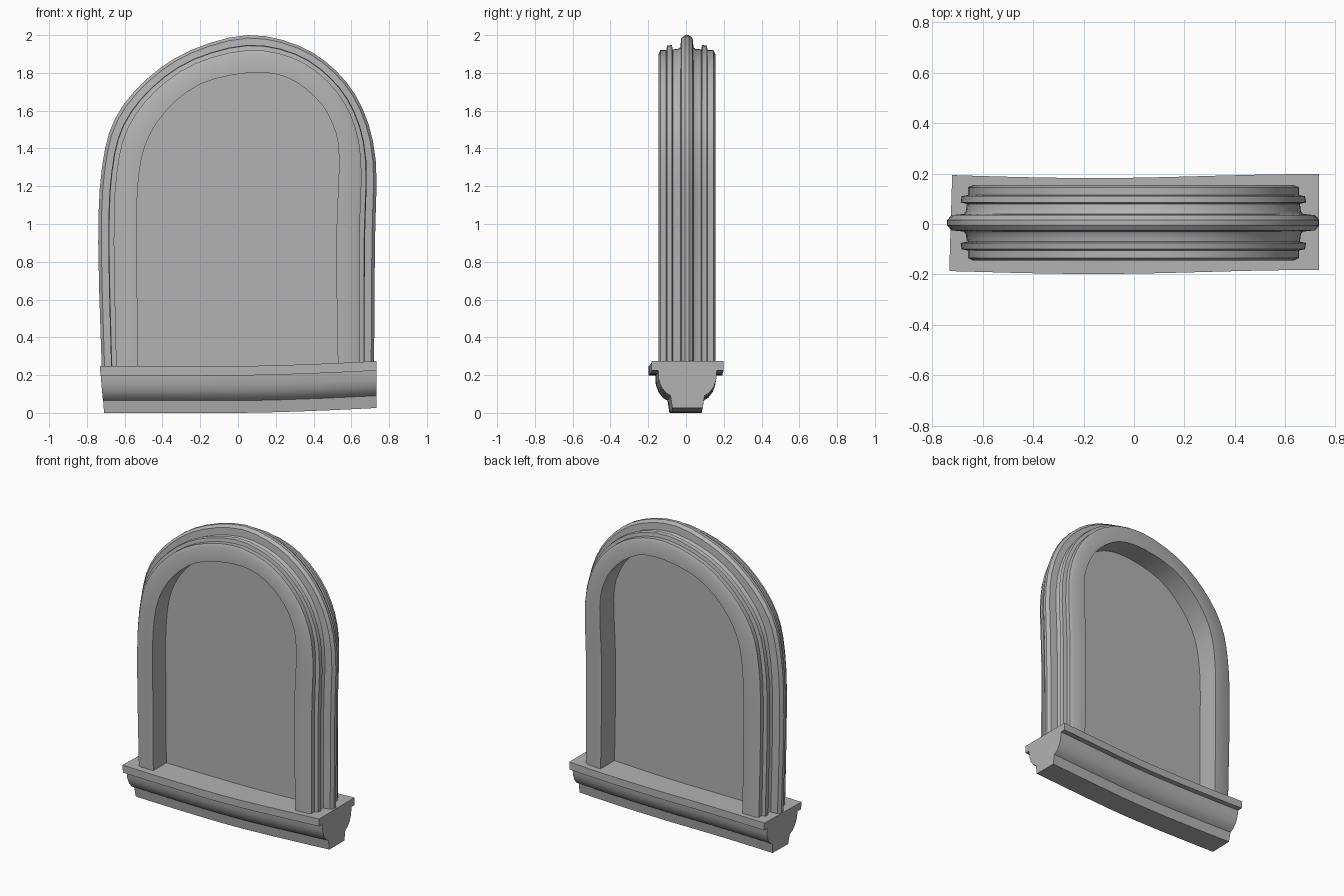
import bpy
import bmesh
import math
from mathutils import Vector

cube = bpy.data.objects.get("Cube")
if cube:
    bpy.data.objects.remove(cube, do_unlink=True)

stone = bpy.data.materials.new("grey_stone")
stone.use_nodes = True
GREY = (0.45, 0.45, 0.45, 1)
stone.diffuse_color = GREY
stone.node_tree.nodes["Principled BSDF"].inputs["Base Color"].default_value = GREY


def finish(bm, name, angle):
    bmesh.ops.recalc_face_normals(bm, faces=bm.faces[:])
    mesh = bpy.data.meshes.new(name)
    bm.to_mesh(mesh)
    bm.free()
    mesh.materials.append(stone)
    obj = bpy.data.objects.new(name, mesh)
    bpy.context.collection.objects.link(obj)
    bpy.ops.object.select_all(action='DESELECT')
    obj.select_set(True)
    bpy.context.view_layer.objects.active = obj
    bpy.ops.object.shade_smooth_by_angle(angle=math.radians(angle))
    return obj


def loft(rings, name, angle=35):
    """Skin closed rings of points and cap both ends."""
    bm = bmesh.new()
    loops = [[bm.verts.new(p) for p in ring] for ring in rings]
    count = len(loops[0])
    for a, b in zip(loops, loops[1:]):
        for i in range(count):
            j = (i + 1) % count
            bm.faces.new((a[i], a[j], b[j], b[i]))
    bm.faces.new(loops[0])
    bm.faces.new(loops[-1])
    return finish(bm, name, angle)


def spline(points, steps=3):
    """Smooth curve through the given (x, z) points."""
    pts = [Vector(p) for p in points]
    pts = [pts[0]] + pts + [pts[-1]]
    out = []
    for a, b, c, d in zip(pts, pts[1:], pts[2:], pts[3:]):
        for s in range(steps):
            t = s / steps
            out.append(b + (c - a) * (t / 2)
                       + (a * 2 - b * 5 + c * 4 - d) * (t * t / 2)
                       + (b * 3 - a - c * 3 + d) * (t ** 3 / 2))
    return out + [pts[-1]]


# Slightly uneven hand-cut arch outlines
outer = spline([(-.72, .2), (-.74, .9), (-.72, 1.3), (-.65, 1.56), (-.48, 1.77),
                (-.25, 1.92), (.05, 2), (.32, 1.945), (.52, 1.81), (.66, 1.61),
                (.73, 1.33), (.725, .9), (.72, .2)])
inner = spline([(-.53, .2), (-.535, .9), (-.53, 1.2), (-.49, 1.42), (-.38, 1.6),
                (-.2, 1.74), (.05, 1.8), (.25, 1.78), (.41, 1.67), (.5, 1.53),
                (.535, 1.35), (.52, .9), (.53, .2)])

# Arch frame: stepped moulding, (share of frame width, depth), mirrored in depth
half = [(0, .15), (.5, .15), (.6, .14), (.6, .11), (.72, .105), (.74, .08),
        (.62, .075), (.64, .045), (.68, .035), (.92, .03), (1, .01)]
section = half + [(f, -y) for f, y in reversed(half)]
rings = []
for o, i in zip(outer, inner):
    ring = []
    for f, y in section:
        p = i.lerp(o, f)
        ring.append((p.x, y + .005, p.y))
    rings.append(ring)
loft(rings, "arch_frame")

# Thin recessed panel filling the arch
panel = [i.lerp(o, .05) for i, o in zip(inner, outer)]
loft([[(p.x, y, p.y) for p in panel] for y in (-.006, .006)], "panel")

# Sill: lipped ogee profile, gently warped along its length
half = [(.19, .248), (.19, .198), (.155, .198), (.152, .15), (.138, .11),
        (.115, .08), (.09, .065), (.08, 0)]
profile = half + [(-y, z) for y, z in reversed(half)]
rings = []
for k in range(13):
    t = k / 6 - 1
    lift = .026 * max(t, 0) ** 1.5
    sway = .008 * math.sin(2.6 * t - 1)
    ring = []
    for y, z in profile:
        x = .732 * t
        if k == 0:
            x += .02 * (1 - z / .25) + .03 * (y + .19)
        ring.append((x, y + sway, z + lift))
    rings.append(ring)
loft(rings, "sill")
